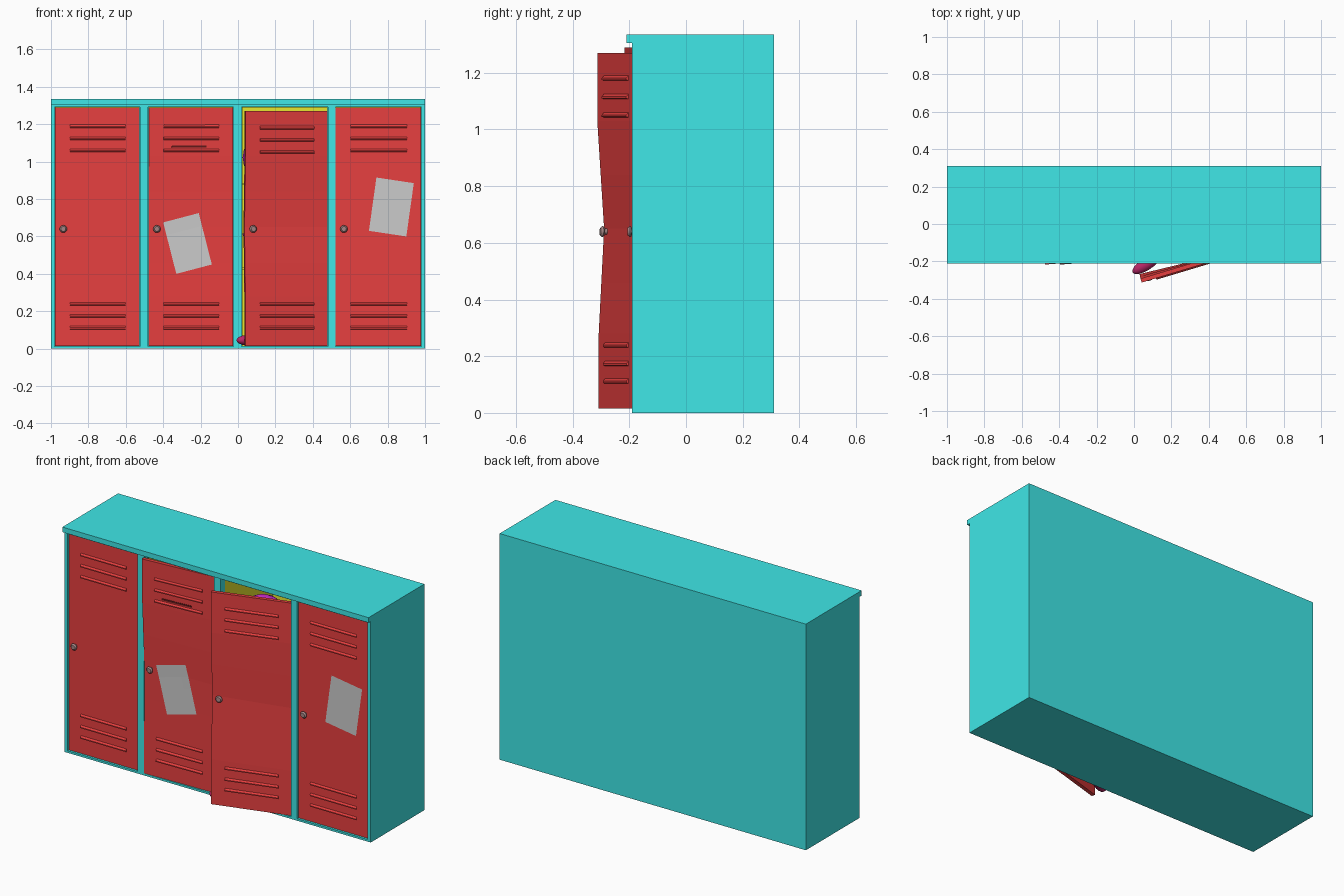
import bpy, bmesh, math
from mathutils import Vector, Matrix

if "Cube" in bpy.data.objects:
    bpy.data.objects.remove(bpy.data.objects["Cube"])


def mat(name, r, g, b):
    m = bpy.data.materials.new(name)
    m.diffuse_color = (r, g, b, 1)
    m.use_nodes = True
    m.node_tree.nodes["Principled BSDF"].inputs["Base Color"].default_value = m.diffuse_color
    return m


TEAL = mat("teal_paint", 0.05, 0.8, 0.8)
RED = mat("red_paint", 0.8, 0.05, 0.05)
YELLOW = mat("yellow_lining", 0.8, 0.8, 0.03)
KNOB = mat("knob_metal", 0.38, 0.24, 0.24)
DARK = mat("dark_slot", 0.12, 0.01, 0.01)
MAGENTA = mat("magenta_cloth", 0.7, 0.03, 0.7)
SHOE = mat("shoe_red", 0.5, 0.02, 0.14)


def finish(name, bm, material=None):
    me = bpy.data.meshes.new(name)
    bmesh.ops.recalc_face_normals(bm, faces=bm.faces)
    bm.to_mesh(me)
    bm.free()
    ob = bpy.data.objects.new(name, me)
    bpy.context.collection.objects.link(ob)
    if material:
        me.materials.append(material)
    return ob


def prism(bm, profile, x0, x1):
    """Extrude a (y, z) profile along x."""
    f = bm.faces.new([bm.verts.new((x0, y, z)) for y, z in profile])
    r = bmesh.ops.extrude_face_region(bm, geom=[f])
    bmesh.ops.translate(bm, vec=(x1 - x0, 0, 0),
                        verts=[v for v in r["geom"] if isinstance(v, bmesh.types.BMVert)])


def slab(bm, x0, x1, y0, y1, z0, z1):
    prism(bm, [(y0, z0), (y1, z0), (y1, z1), (y0, z1)], x0, x1)


def box(name, dims, material):
    bm = bmesh.new()
    slab(bm, *dims)
    return finish(name, bm, material)


FRONT, BACK, TOP, FACE = -0.19, 0.31, 1.335, -0.182
BAYS = [(-0.98, -0.525), (-0.48, -0.025), (0.02, 0.48), (0.52, 0.98)]

# Carcass: sides, dividers, floor, back and overhanging top
edges = [-1.0] + [x for bay in BAYS for x in bay] + [1.0]
for i in range(0, len(edges), 2):
    box("upright_%d" % (i // 2), (edges[i], edges[i + 1], FRONT, BACK, 0, 1.305), TEAL)
for i, (a, b) in enumerate(BAYS):
    box("bottom_rail_%d" % i, (a, b, FRONT, BACK, 0, 0.012), TEAL)
    box("top_rail_%d" % i, (a, b, FRONT, BACK, 1.293, 1.305), TEAL)
    box("back_panel_%d" % i, (a, b, BACK - 0.015, BACK, 0.012, 1.293), TEAL)
box("top_panel", (-1, 1, -0.21, BACK, 1.305, TOP), TEAL)

# Yellow linings, open at the front, with two shelves each
for i, (a, b) in enumerate(BAYS):
    bm = bmesh.new()
    slab(bm, a + 0.002, b - 0.002, -0.155, BACK - 0.02, 0.014, 1.291)
    front = min(bm.faces, key=lambda f: f.calc_center_median().y)
    bmesh.ops.delete(bm, geom=[front], context='FACES_ONLY')
    finish("lining_%d" % i, bm, YELLOW).modifiers.new("thick", 'SOLIDIFY').thickness = 0.002
    for z in (0.43, 0.88):
        box("shelf_%d" % i, (a + 0.003, b - 0.003, -0.14, BACK - 0.021, z - 0.006, z + 0.006), YELLOW)


def lerp(table, z):
    for (z0, d0), (z1, d1) in zip(table, table[1:]):
        if z <= z1:
            return d0 + (d1 - d0) * max(0, z - z0) / (z1 - z0)
    return table[-1][1]


def swing(ob, hinge, width, opening):
    """Swing vertices about the right-hand hinge, by a per-height opening depth."""
    for v in ob.data.vertices:
        ang = math.asin(lerp(opening, v.co.z) / width)
        p = Vector((v.co.x - hinge, v.co.y - FACE, 0))
        p.rotate(Matrix.Rotation(ang, 3, 'Z'))
        v.co.x, v.co.y = hinge + p.x, FACE + p.y


# Doors: height of top edge and (height, opening depth) bend
CLOSED = [(0, 0), (1.3, 0)]
DOORS = [(1.29, CLOSED),
         (1.29, [(0, 0.012), (0.64, 0.008), (1.03, 0.03), (1.3, 0.035)]),
         (1.27, [(0.28, 0.126), (0.65, 0.107), (1.03, 0.131), (1.3, 0.131)]),
         (1.29, CLOSED)]
PAPERS = {1: [(-0.40, 0.675), (-0.21, 0.725), (-0.14, 0.45), (-0.33, 0.40)],
          3: [(0.74, 0.915), (0.94, 0.885), (0.90, 0.60), (0.70, 0.63)]}

for i, ((a, b), (top, opening)) in enumerate(zip(BAYS, DOORS)):
    a, b = a + 0.002, b - 0.002
    w = b - a
    parts = []
    # Sheet, with loops where it bends
    bm = bmesh.new()
    slab(bm, a, b, FACE, FACE + 0.022, 0.015, top)
    for z in (0.28, 0.46, 0.65, 0.84, 1.03):
        bmesh.ops.bisect_plane(bm, geom=bm.verts[:] + bm.edges[:] + bm.faces[:],
                               plane_co=(0, 0, z), plane_no=(0, 0, 1))
    parts.append(finish("door_%d" % i, bm, RED))
    # Louvres
    bm = bmesh.new()
    for z in (0.113, 0.175, 0.24, 1.06, 1.125, 1.19):
        z -= 0.008 if i == 2 and z > 1 else 0
        prism(bm, [(FACE + 0.002, z - 0.01), (FACE - 0.008, z - 0.007),
                   (FACE - 0.008, z - 0.001), (FACE + 0.002, z + 0.01)], a + 0.08, b - 0.075)
    parts.append(finish("louvres_%d" % i, bm, RED))
    # Knob
    bm = bmesh.new()
    turn = Matrix.Translation((a + 0.044, FACE, 0.64)) @ Matrix.Rotation(math.pi / 2, 4, 'X')
    for r1, r2, d, z in ((0.01, 0.01, 0.014, 0.007), (0.016, 0.02, 0.006, 0.013), (0.02, 0.013, 0.008, 0.02)):
        bmesh.ops.create_cone(bm, cap_ends=True, segments=16, radius1=r1, radius2=r2, depth=d,
                              matrix=turn @ Matrix.Translation((0, 0, z)))
    parts.append(finish("knob_%d" % i, bm, KNOB))
    # Paper note
    if i in PAPERS:
        bm = bmesh.new()
        f = bm.faces.new([bm.verts.new((x, FACE - 0.003, z)) for x, z in reversed(PAPERS[i])])
        bmesh.ops.subdivide_edges(bm, edges=bm.edges[:], cuts=3, use_grid_fill=True)
        parts.append(finish("paper_note_%d" % i, bm))
    # Slot in the second door
    if i == 1:
        parts.append(box("door_slot", (-0.355, -0.17, FACE - 0.003, FACE, 1.075, 1.085), DARK))
    for ob in parts:
        swing(ob, b, w, opening)


def blob(name, centre, size, angle, material):
    bm = bmesh.new()
    m = Matrix.Translation(centre) @ Matrix.Rotation(angle, 4, 'Z') @ Matrix.Diagonal((*size, 1))
    bmesh.ops.create_uvsphere(bm, u_segments=16, v_segments=10, radius=1, matrix=m)
    ob = finish(name, bm, material)
    ob.data.shade_smooth()
    return ob


# Contents of the open locker: shoe poking out, ball and folded cloth
blob("shoe_toe", (0.065, -0.215, 0.045), (0.085, 0.033, 0.03), math.radians(32), SHOE)
blob("shoe_heel", (0.16, -0.13, 0.06), (0.07, 0.035, 0.045), math.radians(42), SHOE)
blob("ball", (0.16, 0.0, 1.022), (0.135, 0.135, 0.135), 0, MAGENTA)
bm = bmesh.new()
pts = [(0.024, 0.615), (0.075, 0.44), (0.36, 0.44), (0.34, 0.62)]
f = bm.faces.new([bm.verts.new((x, -0.1, z)) for x, z in pts])
r = bmesh.ops.extrude_face_region(bm, geom=[f])
bmesh.ops.translate(bm, vec=(0, 0.25, 0), verts=[v for v in r["geom"] if isinstance(v, bmesh.types.BMVert)])
finish("cloth_bag", bm, MAGENTA)
